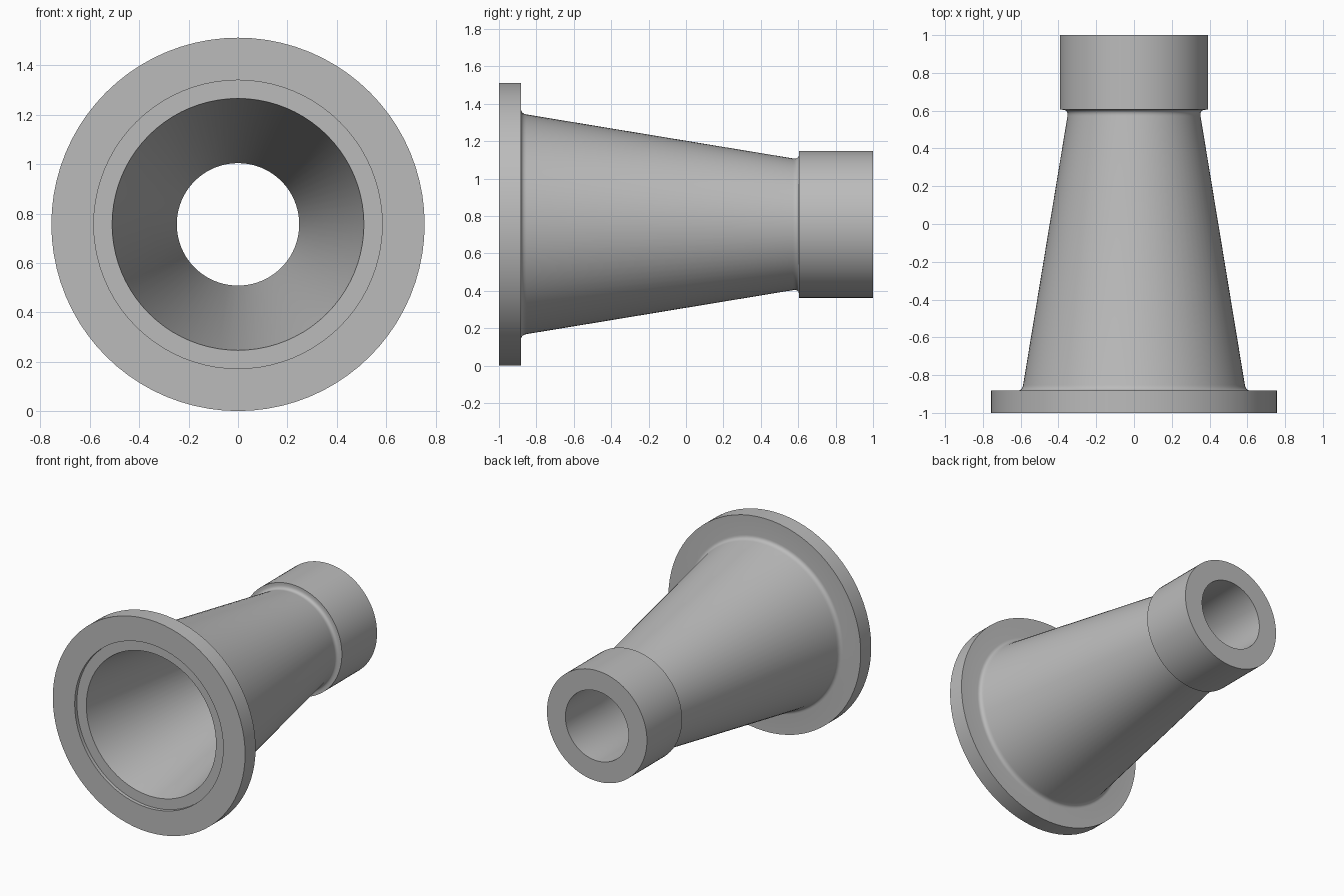
import bpy, bmesh, math
from mathutils import Vector

cube = bpy.data.objects.get("Cube")
if cube:
    bpy.data.objects.remove(cube, do_unlink=True)

SIDES = 80
FLANGE_R = 0.756      # also the height of the axis
FLANGE_BACK = -0.882
COLLAR_FRONT = 0.605


def cone_radius(y):
    return 0.592 - 0.165 * (y - FLANGE_BACK)


def fillet(start, corner, end, steps=6):
    """Rounded corner as a list of (y, radius) points."""
    a, b, c = Vector(start), Vector(corner), Vector(end)
    return [tuple(a.lerp(b, t).lerp(b.lerp(c, t), t))
            for t in (i / steps for i in range(steps + 1))]


def lathe(name, profile, material):
    """Spin a closed (y, radius) profile around the y axis."""
    bm = bmesh.new()
    rings = []
    for i in range(SIDES):
        a = math.tau * i / SIDES
        rings.append([bm.verts.new((r * math.sin(a), y, FLANGE_R + r * math.cos(a)))
                      for y, r in profile])
    n = len(profile)
    for i, ring in enumerate(rings):
        following = rings[(i + 1) % SIDES]
        for j in range(n):
            k = (j + 1) % n
            bm.faces.new((ring[j], ring[k], following[k], following[j]))
    bmesh.ops.recalc_face_normals(bm, faces=bm.faces)
    mesh = bpy.data.meshes.new(name)
    bm.to_mesh(mesh)
    bm.free()
    mesh.materials.append(material)
    obj = bpy.data.objects.new(name, mesh)
    bpy.context.collection.objects.link(obj)
    bpy.ops.object.select_all(action='DESELECT')
    obj.select_set(True)
    bpy.context.view_layer.objects.active = obj
    bpy.ops.object.shade_smooth_by_angle(angle=math.radians(30))
    return obj


# Plain grey metal
grey = bpy.data.materials.new("grey metal")
grey.use_nodes = True
colour = (0.5, 0.5, 0.5, 1)
grey.diffuse_color = colour
grey.node_tree.nodes["Principled BSDF"].inputs["Base Color"].default_value = colour

# Outside: flange, fillet, tapered body, fillet, collar
outside = [(-1, FLANGE_R), (FLANGE_BACK, FLANGE_R)]
outside += fillet((FLANGE_BACK, 0.618), (FLANGE_BACK, cone_radius(FLANGE_BACK)),
                  (-0.852, cone_radius(-0.852)))
outside += fillet((0.572, cone_radius(0.572)), (COLLAR_FRONT, cone_radius(COLLAR_FRONT)),
                  (COLLAR_FRONT, 0.38))
outside += [(COLLAR_FRONT, 0.393), (1, 0.393)]

# Inside: straight bore, tapered bore, shallow recess in the flange face
inside = [(1, 0.248), (COLLAR_FRONT, 0.248), (-0.975, 0.51), (-0.975, 0.584), (-1, 0.584)]

lathe("tapered_flanged_nozzle", outside + inside, grey)
